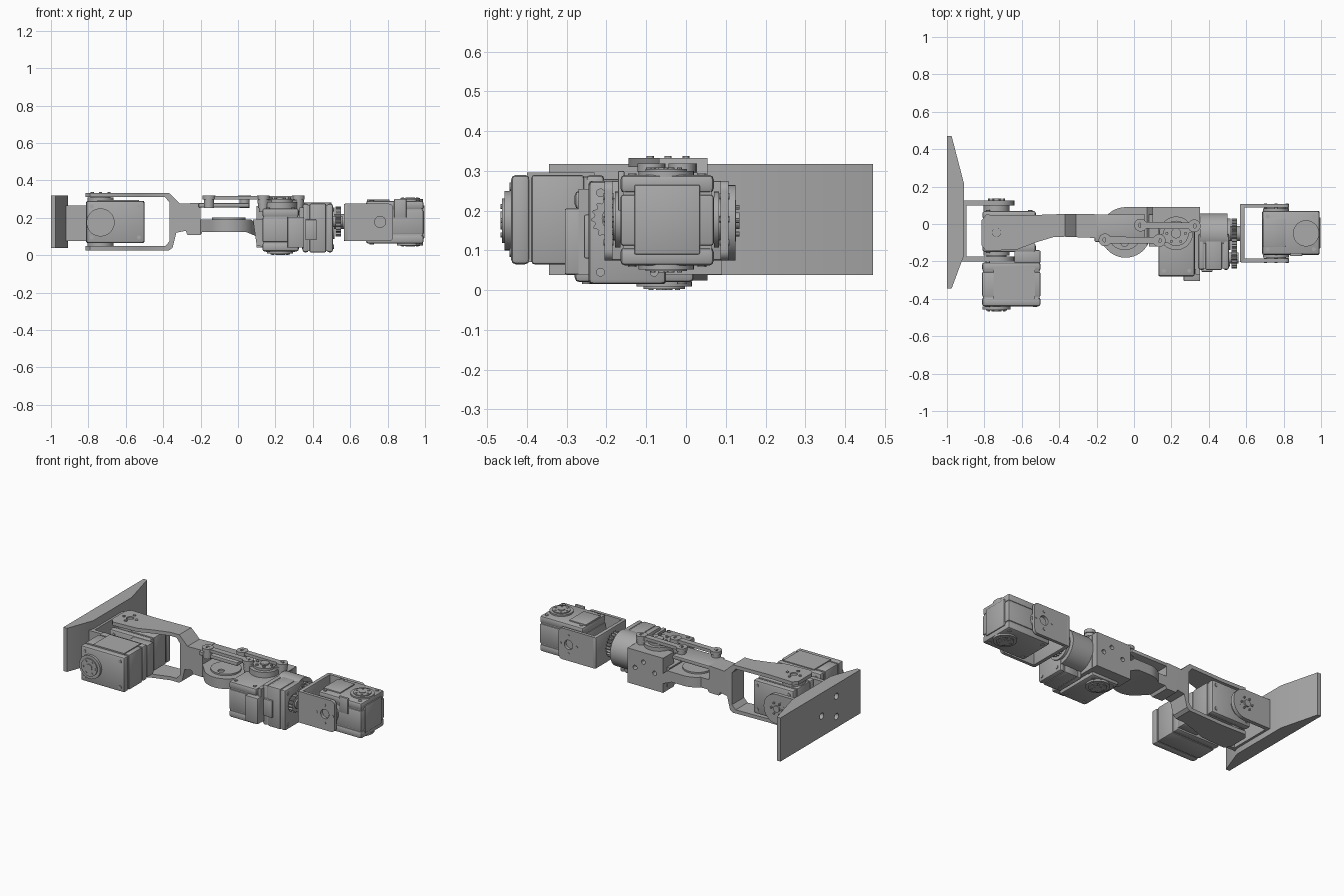
import bpy, bmesh
from math import sin, cos, pi, atan2
from mathutils import Vector

if "Cube" in bpy.data.objects:
    bpy.data.objects.remove(bpy.data.objects["Cube"])

grey = bpy.data.materials.new("plain grey")
grey.use_nodes = True
COLOUR = (0.4, 0.4, 0.4, 1)
grey.diffuse_color = COLOUR
grey.node_tree.nodes["Principled BSDF"].inputs["Base Color"].default_value = COLOUR
X, Y, Z = 0, 1, 2


def prism(name, axis, pts, lo, hi, bevel=0):
    """Extrude a 2D outline (remaining axes in order) along an axis."""
    bm = bmesh.new()

    def ring(h):
        out = []
        for p in pts:
            co = list(p)
            co.insert(axis, h)
            out.append(bm.verts.new(co))
        return out
    a, b = ring(lo), ring(hi)
    bm.faces.new(a)
    bm.faces.new(b)
    for i in range(len(a)):
        j = (i + 1) % len(a)
        bm.faces.new((a[i], a[j], b[j], b[i]))
    bmesh.ops.recalc_face_normals(bm, faces=bm.faces)
    if bevel:
        bmesh.ops.bevel(bm, geom=bm.edges[:], offset=bevel, segments=2,
                        profile=0.5, affect='EDGES')
    mesh = bpy.data.meshes.new(name)
    bm.to_mesh(mesh)
    bm.free()
    mesh.materials.append(grey)
    ob = bpy.data.objects.new(name, mesh)
    bpy.context.collection.objects.link(ob)
    return ob


def box(name, x, y, z, bevel=0):
    return prism(name, Z, [(x[0], y[0]), (x[1], y[0]), (x[1], y[1]), (x[0], y[1])],
                 z[0], z[1], bevel)


def arc(c, r, start, end, n):
    return [(c[0] + r * cos(start + (end - start) * i / n),
             c[1] + r * sin(start + (end - start) * i / n)) for i in range(n + 1)]


def cyl(name, axis, c, r, lo, hi, n=32):
    return prism(name, axis, arc(c, r, 0, 2 * pi, n)[:-1], lo, hi)


def boolean(ob, cutter, op='DIFFERENCE'):
    mod = ob.modifiers.new("cut", 'BOOLEAN')
    mod.operation, mod.object, mod.solver = op, cutter, 'EXACT'
    bpy.context.view_layer.objects.active = ob
    bpy.ops.object.modifier_apply(modifier=mod.name)
    bpy.data.objects.remove(cutter)
    return ob


def hole(ob, axis, c, r, lo, hi):
    return boolean(ob, cyl("cutter", axis, c, r, lo, hi, 16))


def horn(name, axis, c, r, face, depth):
    """Stepped output disc with a ring of screws; depth is signed."""
    spans = ((r, 0.6), (r * 0.75, 0.85), (r * 0.3, 1.0))
    for radius, f in spans:
        end = face + depth * f
        cyl(name, axis, c, radius, min(face, end), max(face, end))
    for p in arc(c, r * 0.55, 0, 2 * pi, 6)[:-1]:
        end = face + depth
        cyl(name + "_screw", axis, p, r * 0.09, min(face, end), max(face, end), 10)


def servo(name, x, y, z, axis):
    """Rounded case made of a core with two lids and corner screws."""
    spans = [list(x), list(y), list(z)]
    lo, hi = spans[axis]
    lid = (hi - lo) * 0.2
    core = [[s[0] + 0.006, s[1] - 0.006] for s in spans]
    box(name + "_core", *core)
    u, v = [spans[k] for k in (X, Y, Z) if k != axis]
    for a, b, end, out in ((lo, lo + lid, lo, -1), (hi - lid, hi, hi, 1)):
        spans[axis] = [a, b]
        box(name + "_lid", *spans, bevel=0.012)
        for pu in (u[0] + 0.03, u[1] - 0.03):
            for pv in (v[0] + 0.03, v[1] - 0.03):
                cyl(name + "_screw", axis, (pu, pv), 0.011,
                    min(end, end + out * 0.004), max(end, end + out * 0.004), 12)
    spans[axis] = [lo + lid + 0.004, hi - lid - 0.004]
    box(name + "_belt", *spans, bevel=0.008)


def link(name, p, q, r, waist, lo, hi):
    """Dog-bone bar with round eyes and raised pins."""
    d = Vector(q) - Vector(p)
    a = atan2(d.y, d.x)
    box_pts = [(p[0] + s * sin(a) * waist, p[1] - s * cos(a) * waist) for s in (1, -1)]
    end_pts = [(x + d.x, y + d.y) for x, y in box_pts]
    prism(name, Z, [box_pts[0], end_pts[0], end_pts[1], box_pts[1]], lo, hi - 0.002)
    for c in (p, q):
        hole(cyl(name + "_eye", Z, c, r, lo, hi), Z, c, r * 0.35, hi - 0.012, hi + 0.01)
        cyl(name + "_pin", Z, c, r * 0.8, lo - 0.045, lo, 20)


# Foot plate with sloped ends and mounting holes
foot = prism("foot", Z, [(-1, -0.345), (-0.975, -0.345), (-0.91, -0.17), (-0.91, 0.22),
                         (-0.975, 0.47), (-1, 0.47)], 0.038, 0.318)
for c in ((-0.1, 0.11), (-0.1, 0.24), (0.05, 0.17)):
    hole(foot, X, c, 0.02, -1.05, -0.97)


def arm(name, base, tip, y, z, r):
    """Flat bracket cheek with rounded corners at the tip."""
    s = 1 if tip > base else -1
    top = [(tip - s * r + s * (x - 0), w) for x, w in arc((0, z[1] - r), r, pi / 2, 0, 8)]
    low = [(tip - s * r + s * (x - 0), w) for x, w in arc((0, z[0] + r), r, 0, -pi / 2, 8)]
    return prism(name, Y, [(base, z[0]), (base, z[1])] + top + low, *y)


# Ankle bracket and two ankle servos
for y in ((-0.2, -0.175), (0.1, 0.125)):
    arm("ankle_cheek", -0.92, -0.64, y, (0.075, 0.265), 0.09)
box("ankle_base", (-0.92, -0.895), (-0.19, 0.115), (0.075, 0.265))
servo("ankle_servo", (-0.81, -0.525), (-0.15, 0.07), (0.07, 0.285), Y)
horn("ankle_horn", Y, (-0.735, 0.175), 0.07, 0.07, 0.065)
horn("ankle_rear_horn", Y, (-0.735, 0.175), 0.07, -0.15, -0.03)
horn("ankle_top_horn", Z, (-0.735, -0.045), 0.07, 0.28, 0.045)
horn("ankle_bottom_horn", Z, (-0.735, -0.045), 0.07, 0.07, -0.04)
servo("roll_servo", (-0.812, -0.5), (-0.44, -0.205), (0.065, 0.29), Y)
horn("roll_horn", Y, (-0.735, 0.175), 0.075, -0.44, -0.027)
box("roll_servo_mount", (-0.64, -0.5), (-0.21, -0.14), (0.075, 0.28), 0.008)
box("roll_servo_cover", (-0.75, -0.53), (-0.4, -0.23), (0.286, 0.296))

# Shank: side profile of a fork, trimmed by its plan outline
shank = prism("shank", Y, [
    (-0.83, 0.333), (-0.37, 0.333), (-0.34, 0.305), (-0.31, 0.275), (-0.2, 0.28),
    (-0.2, 0.19), (0.07, 0.19), (0.1, 0.165), (0.1, 0.1), (0.04, 0.125), (-0.19, 0.125),
    (-0.2, 0.108), (-0.27, 0.108), (-0.28, 0.13), (-0.33, 0.12), (-0.35, 0.04),
    (-0.37, 0.025), (-0.83, 0.025), (-0.83, 0.048), (-0.39, 0.048), (-0.365, 0.075),
    (-0.365, 0.28), (-0.39, 0.31), (-0.83, 0.31)], -0.3, 0.3)
plan = prism("plan", Z, [
    (-0.79, -0.145), (-0.62, -0.135), (-0.53, -0.1), (-0.43, -0.07), (-0.37, -0.068),
    (-0.2, -0.075)] + arc((-0.045, -0.045), 0.135, 1.2 * pi, 1.85 * pi, 16) +
    [(0.1, -0.05), (0.1, 0.09)] + arc((-0.045, -0.045), 0.135, pi / 2, 0.75 * pi, 8) +
    [(-0.2, 0.052), (-0.36, 0.054), (-0.62, 0.045), (-0.79, 0.05), (-0.815, 0.02),
     (-0.815, -0.115)], -0.1, 0.5)
boolean(shank, plan, 'INTERSECT')
hole(shank, Z, (-0.735, -0.045), 0.022, 0.3, 0.4)
for p in arc((-0.735, -0.045), 0.045, 0, 2 * pi, 4)[:-1]:
    cyl("shank_screw", Z, p, 0.009, 0.33, 0.338, 12)
box("knee_top_plate", (-0.21, 0.06), (-0.095, 0.052), (0.255, 0.278), 0.004)
hole(cyl("knee_disc", Z, (-0.05, -0.05), 0.09, 0.18, 0.2), Z, (-0.05, -0.1), 0.02, 0.1, 0.3)

# Parallel knee links and central hub
link("knee_link_front", (-0.155, -0.085), (0.135, -0.088), 0.034, 0.018, 0.297, 0.319)
link("knee_link_back", (0.035, -0.006), (0.322, -0.01), 0.034, 0.018, 0.297, 0.319)
link("knee_crank", (0.135, -0.088), (0.322, -0.01), 0.03, 0.026, 0.275, 0.296)
horn("knee_hub", Z, (0.225, -0.05), 0.09, 0.25, 0.058)

# Thigh frame and knee servo
frame = box("thigh_frame", (0.1, 0.352), (-0.02, 0.09), (0.04, 0.262))
for c in ((0.16, 0.15), (0.24, 0.2), (0.3, 0.15)):
    hole(frame, Y, c, 0.014, 0.06, 0.12)
prism("thigh_gusset", Y, [(0.08, 0.19), (0.14, 0.19), (0.14, 0.045), (0.1, 0.05)], -0.12, 0.05)
box("thigh_side_plate", (0.33, 0.354), (-0.27, 0.05), (0.04, 0.255))
box("thigh_flange", (0.265, 0.354), (-0.305, -0.24), (0.04, 0.205), 0.004)
servo("knee_servo", (0.13, 0.325), (-0.28, 0.02), (0.02, 0.25), Z)
horn("knee_bottom_horn", Z, (0.225, -0.055), 0.07, 0.022, -0.022)

# Hip rotation servo with drum and gears
servo("hip_servo", (0.345, 0.508), (-0.245, -0.05), (0.015, 0.275), X)
box("hip_servo_plug", (0.36, 0.42), (-0.256, -0.23), (0.08, 0.19), 0.004)
cyl("hip_drum", X, (-0.055, 0.17), 0.112, 0.352, 0.5, 48)
cyl("hip_drum_shoulder", X, (-0.055, 0.17), 0.085, 0.49, 0.515)


def gear(name, c, r, teeth, lo, hi):
    pts = []
    for i in range(teeth * 4):
        t = 2 * pi * i / (teeth * 4)
        k = r if i % 4 < 2 else r * 0.86
        pts.append((c[0] + k * cos(t), c[1] + k * sin(t)))
    prism(name, X, pts, lo, hi)


gear("hip_gear", (-0.05, 0.18), 0.08, 24, 0.522, 0.55)
gear("hip_pinion", (-0.182, 0.18), 0.056, 16, 0.522, 0.55)
cyl("hip_shaft", X, (-0.05, 0.18), 0.04, 0.5, 0.575)
cyl("hip_pinion_shaft", X, (-0.182, 0.18), 0.03, 0.5, 0.56)

# Hip yoke
box("yoke_base", (0.566, 0.592), (-0.205, 0.107), (0.075, 0.275), 0.006)
for y, face, d in (((-0.205, -0.185), -0.165, -0.022), ((0.087, 0.107), 0.07, 0.022)):
    cheek = arm("yoke_cheek", 0.575, 0.83, y, (0.075, 0.275), 0.025)
    hole(cheek, Y, (0.76, 0.178), 0.03, y[0] - 0.01, y[1] + 0.01)
    horn("yoke_horn", Y, (0.76, 0.178), 0.07, face, d)
    for p in arc((0.76, 0.178), 0.058, 0, 2 * pi, 4)[:-1]:
        cyl("yoke_screw", Y, p, 0.008, y[0] - 0.003, y[1] + 0.003, 12)

# Hip top servo
servo("top_servo", (0.685, 0.992), (-0.165, 0.07), (0.062, 0.29), Z)
horn("top_servo_horn", Z, (0.92, -0.05), 0.07, 0.285, 0.024)
horn("top_servo_bottom_horn", Z, (0.92, -0.05), 0.07, 0.064, -0.019)
box("top_servo_cover", (0.69, 0.81), (-0.12, 0.03), (0.285, 0.297), 0.003)
box("top_servo_rib", (0.835, 0.9), (-0.171, -0.155), (0.2, 0.3), 0.003)
box("top_servo_end_cap", (0.98, 0.998), (-0.13, 0.035), (0.09, 0.265), 0.004)

# Smooth round parts, keep sharp edges
for ob in bpy.data.objects:
    ob.select_set(ob.type == 'MESH' and grey.name in ob.data.materials)
bpy.context.view_layer.objects.active = shank
bpy.ops.object.shade_smooth_by_angle(angle=pi / 6)
